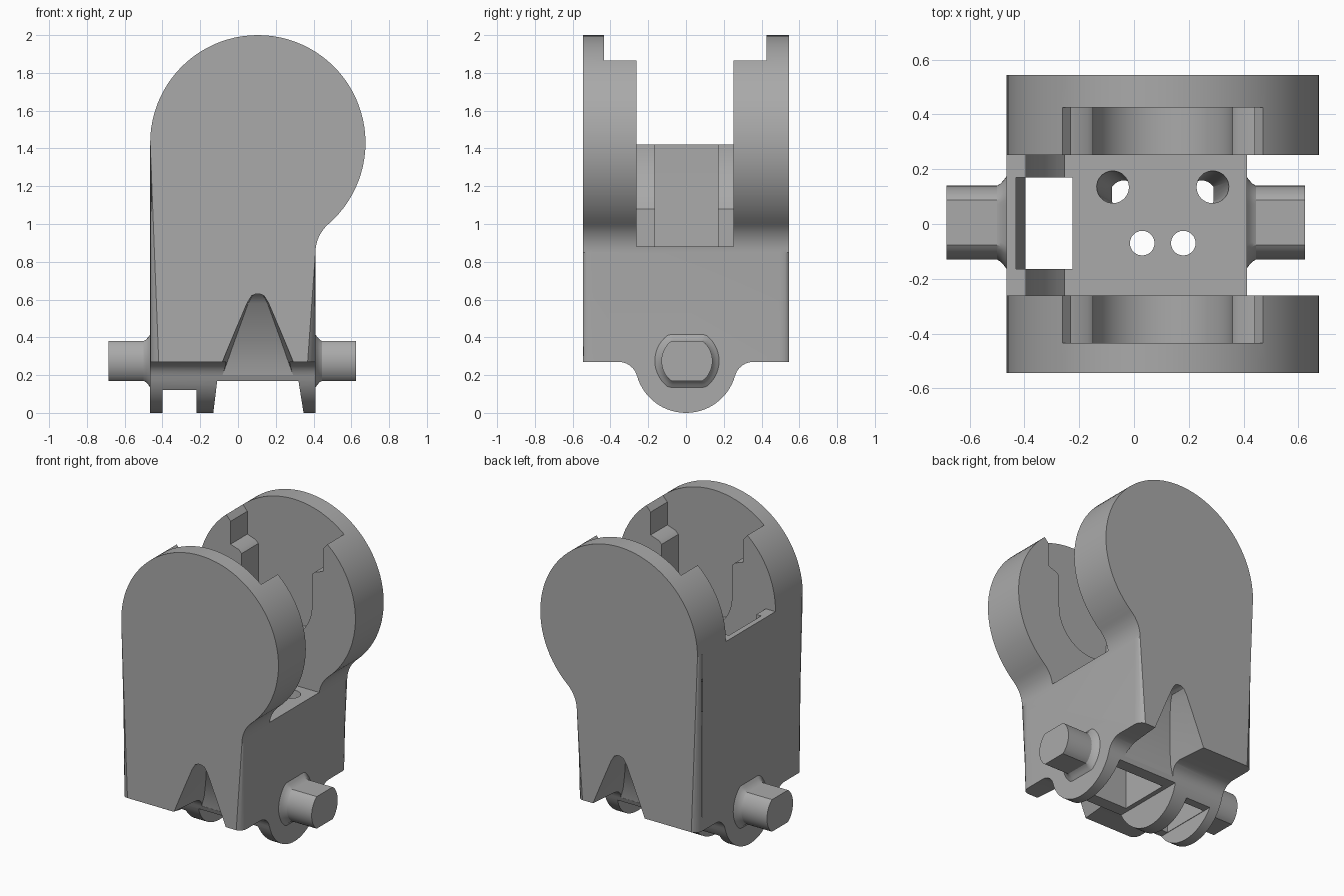
import bpy, bmesh
from math import sin, cos, pi, radians, atan2
from mathutils import Matrix, Vector

cube = bpy.data.objects.get("Cube")
if cube:
    bpy.data.objects.remove(cube, do_unlink=True)

grey = bpy.data.materials.new("plain grey")
grey.use_nodes = True
grey.diffuse_color = (0.4, 0.4, 0.4, 1)
grey.node_tree.nodes["Principled BSDF"].inputs["Base Color"].default_value = (0.4, 0.4, 0.4, 1)

CX, CZ, R = 0.105, 1.43, 0.57       # hub centre and radius
SIDE_L, SIDE_R = -0.465, 0.41       # side walls
BASE = 0.27                         # underside height


def arc(cx, cy, r, a0, a1, n):
    return [(cx + r * cos(a0 + (a1 - a0) * i / n), cy + r * sin(a0 + (a1 - a0) * i / n))
            for i in range(n + 1)]


def finish(bm, name):
    bmesh.ops.recalc_face_normals(bm, faces=bm.faces)
    mesh = bpy.data.meshes.new(name)
    bm.to_mesh(mesh)
    bm.free()
    mesh.materials.append(grey)
    ob = bpy.data.objects.new(name, mesh)
    bpy.context.collection.objects.link(ob)
    return ob


def prism(name, pts, axis, lo, hi, round_rim=0):
    """Extrude a 2D outline along x (outline in y,z) or y (outline in x,z)."""
    bm = bmesh.new()
    place = (lambda p, t: (t, p[0], p[1])) if axis == "x" else (lambda p, t: (p[0], t, p[1]))
    a = [bm.verts.new(place(p, lo)) for p in pts]
    b = [bm.verts.new(place(p, hi)) for p in pts]
    caps = [bm.faces.new(a), bm.faces.new(b)]
    for i in range(len(pts)):
        j = (i + 1) % len(pts)
        bm.faces.new((a[i], a[j], b[j], b[i]))
    if round_rim:
        rim = [e for f in caps for e in f.edges]
        bmesh.ops.bevel(bm, geom=rim, offset=round_rim, segments=5, profile=0.5, affect="EDGES")
    return finish(bm, name)


def hull(name, pts):
    bm = bmesh.new()
    for p in pts:
        bm.verts.new(p)
    bmesh.ops.convex_hull(bm, input=bm.verts)
    return finish(bm, name)


def box(name, x0, x1, y0, y1, z0, z1):
    return prism(name, [(x0, z0), (x1, z0), (x1, z1), (x0, z1)], "y", y0, y1)


def rod(name, start, end, r0, r1):
    start, end = Vector(start), Vector(end)
    d = end - start
    bm = bmesh.new()
    turn = d.to_track_quat("Z", "Y").to_matrix().to_4x4()
    bmesh.ops.create_cone(bm, cap_ends=True, segments=24, radius1=r0, radius2=r1, depth=d.length,
                          matrix=Matrix.Translation((start + end) / 2) @ turn)
    return finish(bm, name)


def combine(target, other, operation):
    m = target.modifiers.new("combine", "BOOLEAN")
    m.operation, m.object, m.solver = operation, other, "EXACT"
    bpy.context.view_layer.objects.active = target
    bpy.ops.object.modifier_apply(modifier=m.name)
    bpy.data.objects.remove(other, do_unlink=True)


# Main body: round head running into a straight shank with a filleted neck
neck_r = 0.2
nx = SIDE_R + neck_r
nz = CZ - ((R + neck_r) ** 2 - (nx - CX) ** 2) ** 0.5
neck = atan2(CZ - nz, CX - nx)
outline = [(SIDE_L, 0.1), (SIDE_R, 0.1)]
outline += arc(nx, nz, neck_r, pi, neck, 8)
outline += arc(CX, CZ, R, neck - pi, pi, 56)[1:]
body = prism("bracket_body", outline, "y", -0.545, 0.545, 0.05)
combine(body, box("trim", -1, 1, -1, 1, -0.5, BASE), "DIFFERENCE")

# Half-round barrel underneath, blended into the underside
br, f = 0.27, 0.1
fy = ((br + f) ** 2 - f ** 2) ** 0.5
t = atan2(f, fy)
half = arc(0, BASE, br, -pi / 2, -t, 14) + arc(fy, BASE - f, f, pi - t, pi / 2, 6)[1:]
half += [(fy, BASE + 0.06)]
barrel = half + [(-y, z) for y, z in reversed(half[1:])]
combine(body, prism("barrel", barrel, "x", SIDE_L, SIDE_R), "UNION")

# Central slot between the cheeks
slot = [(-0.8, 1.42)] + arc(CX, CZ, 0.5, pi + 0.02, pi + radians(44.5), 10)
slot += [(slot[-1][0], 0.88), (1, 0.88), (1, 2.3), (-0.8, 2.3)]
combine(body, prism("slot", slot, "y", -0.262, 0.252), "DIFFERENCE")

# Keyed U pocket in both cheeks, open at the top
right = [(0.255, 1.64), (0.275, 1.66), (0.335, 1.68), (0.335, 1.83), (0.37, 1.87), (0.37, 2.3)]
pocket = arc(CX, CZ, 0.255, pi, 2 * pi, 24) + [(CX + x, z) for x, z in right]
pocket += [(CX - x, z) for x, z in reversed(right)]
combine(body, prism("pocket", pocket, "y", -0.435, 0.425), "DIFFERENCE")

# Tall rectangular shaft beside the left wall
combine(body, hull("shaft", [(x, y, z) for y in (-0.165, 0.17)
                             for x, z in ((-0.39, -0.1), (-0.225, -0.1), (-0.39, 0.9),
                                          (-0.43, 1.2), (-0.43, 1.6), (-0.225, 1.6))]), "DIFFERENCE")

# Gaps that leave three ears on the barrel
combine(body, box("ear_gap", -0.4, -0.22, -1, 1, -0.1, 0.12), "DIFFERENCE")
combine(body, prism("wide_gap", [(-0.137, -0.05), (-0.11, 0.17), (0.32, 0.17), (0.355, -0.05)],
                    "y", -1, 1), "DIFFERENCE")
combine(body, box("cavity", -0.08, 0.29, -0.17, 0.17, 0.1, 0.5), "DIFFERENCE")

# Tapered notch in the foot of each cheek
for s in (-1, 1):
    pts = []
    for x, z, depth in ((0.22, 0.2, 0.26), (0.19, 0.27, 0.27), (0.145, 0.38, 0.31),
                        (0.06, 0.58, 0.4), (0.035, 0.62, 0.44), (0.01, 0.63, 0.46)):
        for k in (-1, 1):
            pts += [(CX + k * x, s * 0.6, z), (CX + k * x * 0.85, s * depth, z)]
    combine(body, hull("notch", pts), "DIFFERENCE")

# Holes in the slot floor: two straight, two slanted outwards
for k in (-1, 1):
    x = CX + k * 0.075
    combine(body, rod("hole", (x, -0.07, 0.3), (x, -0.07, 1), 0.045, 0.045), "DIFFERENCE")
    x = CX + k * 0.19
    combine(body, rod("slanted_hole", (x - k * 0.06, 0.1, 0.4), (x, 0.14, 0.95), 0.05, 0.06),
            "DIFFERENCE")

# Side pins with flattened top and bottom, and a flared root
def flat_round(r, flat, y=0.005, z=0.275):
    side = arc(0, 0, r, -pi / 2, pi / 2, 24)
    side = [(a, max(-flat, min(flat, b))) for a, b in side if a > 0.03]
    return [(y + a, z + b) for a, b in side] + [(y - a, z + b) for a, b in reversed(side)]


pins = []
for name, wall, tip in (("left_pin", SIDE_R, 0.625), ("right_pin", SIDE_L, -0.685)):
    d = 1 if tip > 0 else -1
    rings = [(wall - d * 0.03, 0.035), (wall, 0.035)]
    rings += [(wall + d * 0.035 * sin(a), 0.035 * (1 - sin(a)) ** 1.5) for a in (0.3, 0.7, pi / 2)]
    rings += [(tip, 0)]
    bm = bmesh.new()
    loops = [[bm.verts.new((x, a, b)) for a, b in flat_round(0.135 + g, 0.105 + g)] for x, g in rings]
    for p, q in zip(loops, loops[1:]):
        for i in range(len(p)):
            j = (i + 1) % len(p)
            bm.faces.new((p[i], p[j], q[j], q[i]))
    bm.faces.new(loops[0])
    bm.faces.new(loops[-1])
    pins.append(finish(bm, name))

# Smooth shading with sharp edges kept
bpy.ops.object.select_all(action="DESELECT")
for ob in [body] + pins:
    ob.select_set(True)
bpy.context.view_layer.objects.active = body
bpy.ops.object.shade_smooth_by_angle(angle=radians(30))
